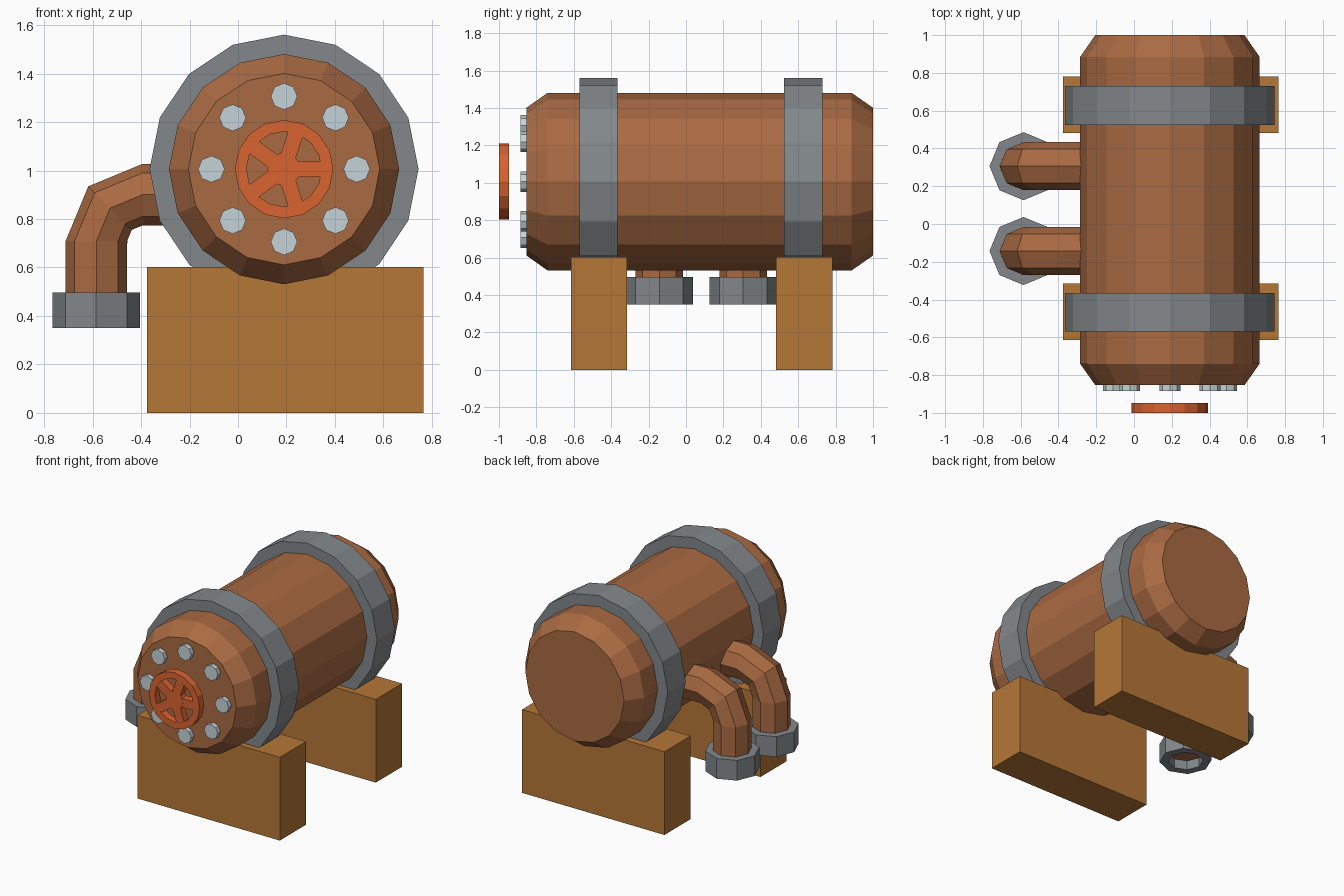
import bpy, bmesh, math
from mathutils import Matrix, Vector

if "Cube" in bpy.data.objects:
    bpy.data.objects.remove(bpy.data.objects["Cube"])

CX, CZ = 0.19, 1.006          # tank axis, running along y


def material(name, rgb):
    m = bpy.data.materials.new(name)
    m.diffuse_color = (*rgb, 1)
    m.use_nodes = True
    m.node_tree.nodes["Principled BSDF"].inputs["Base Color"].default_value = m.diffuse_color
    return m


COPPER = material("copper", (0.40, 0.145, 0.055))
GREY = material("grey steel", (0.225, 0.245, 0.255))
BOLT = material("pale steel", (0.56, 0.65, 0.69))
RED = material("orange red", (0.70, 0.125, 0.03))
WOOD = material("ochre base", (0.46, 0.185, 0.037))


def finish(name, bm, mat):
    bmesh.ops.recalc_face_normals(bm, faces=bm.faces)
    me = bpy.data.meshes.new(name)
    bm.to_mesh(me)
    bm.free()
    me.materials.append(mat)
    ob = bpy.data.objects.new(name, me)
    bpy.context.collection.objects.link(ob)
    return ob


def skin(name, rings, mat, loop=False):
    """Bridge rings of points; cap the ends, or join last to first."""
    bm = bmesh.new()
    vs = [[bm.verts.new(p) for p in r] for r in rings]
    n = len(vs[0])
    pairs = list(zip(vs, vs[1:])) + ([(vs[-1], vs[0])] if loop else [])
    for a, b in pairs:
        for i in range(n):
            j = (i + 1) % n
            bm.faces.new((a[i], a[j], b[j], b[i]))
    if not loop:
        bm.faces.new(vs[0])
        bm.faces.new(vs[-1])
    return finish(name, bm, mat)


def circle(n, r, centre, u, v):
    c, u, v = Vector(centre), Vector(u), Vector(v)
    return [c + r * (u * math.cos(math.tau * i / n) + v * math.sin(math.tau * i / n))
            for i in range(n)]


def lathe_y(name, profile, n, mat, x=CX, z=CZ, loop=False):
    return skin(name, [circle(n, r, (x, y, z), (1, 0, 0), (0, 0, 1))
                       for r, y in profile], mat, loop)


def box(name, lo, hi, mat, rot=None):
    lo, hi = Vector(lo), Vector(hi)
    bm = bmesh.new()
    bmesh.ops.create_cube(bm, size=1, matrix=Matrix.Translation((lo + hi) / 2)
                          @ Matrix.Diagonal((*(hi - lo), 1)))
    if rot:
        bm.transform(rot)
    return finish(name, bm, mat)


# Tank with chamfered ends
lathe_y("tank", [(0.395, -0.853), (0.475, -0.74), (0.475, 0.885), (0.395, 1.0)], 16, COPPER)

# Straps and the blocks they rest in
for tag, y0, y1, b0, b1 in (("front", -0.57, -0.365, -0.615, -0.315),
                            ("rear", 0.525, 0.73, 0.482, 0.782)):
    lathe_y(tag + "_strap", [(0.46, y0), (0.555, y0), (0.555, y1), (0.46, y1)],
            16, GREY, loop=True)
    box(tag + "_support_block", (-0.375, b0, 0), (0.765, b1, 0.602), WOOD)

# Ring of bolts on the front end
for i in range(8):
    a = math.tau * i / 8
    lathe_y(f"bolt_{i + 1}", [(0.055, -0.885), (0.055, -0.84)], 8, BOLT,
            CX + 0.30 * math.cos(a), CZ + 0.30 * math.sin(a))

# Hand wheel: rim, hub and five spokes
Y0, Y1 = -1.0, -0.947
lathe_y("wheel_rim", [(0.155, Y0), (0.203, Y0), (0.203, Y1), (0.155, Y1)], 16, RED, loop=True)
lathe_y("wheel_hub", [(0.068, Y0), (0.068, Y1)], 16, RED)
for i in range(5):
    turn = Matrix.Translation((CX, 0, CZ)) @ Matrix.Rotation(-math.tau * i / 5, 4, 'Y')
    box(f"wheel_spoke_{i + 1}", (0.05, Y0 + 0.001, -0.032), (0.17, Y1 - 0.001, 0.032), RED, turn)

# Two elbow pipes with hollow end collars
PX, BX, BZ, BEND = -0.585, -0.393, 0.71, 0.191
for tag, y in (("front", -0.143), ("rear", 0.306)):
    path = [((PX, y, 0.42), 0)]
    for k in range(3):
        t = k * math.pi / 4
        path.append(((BX - BEND * math.cos(t), y, BZ + BEND * math.sin(t)), t))
    path.append(((-0.2, y, BZ + BEND), math.pi / 2))
    skin(tag + "_pipe", [circle(8, 0.127, p, (math.cos(t), 0, -math.sin(t)), (0, 1, 0))
                         for p, t in path], COPPER)
    skin(tag + "_pipe_collar", [circle(8, r, (PX, y, z), (1, 0, 0), (0, 1, 0))
                                for r, z in ((0.12, 0.35), (0.18, 0.35), (0.18, 0.496), (0.12, 0.496))],
         GREY, loop=True)
